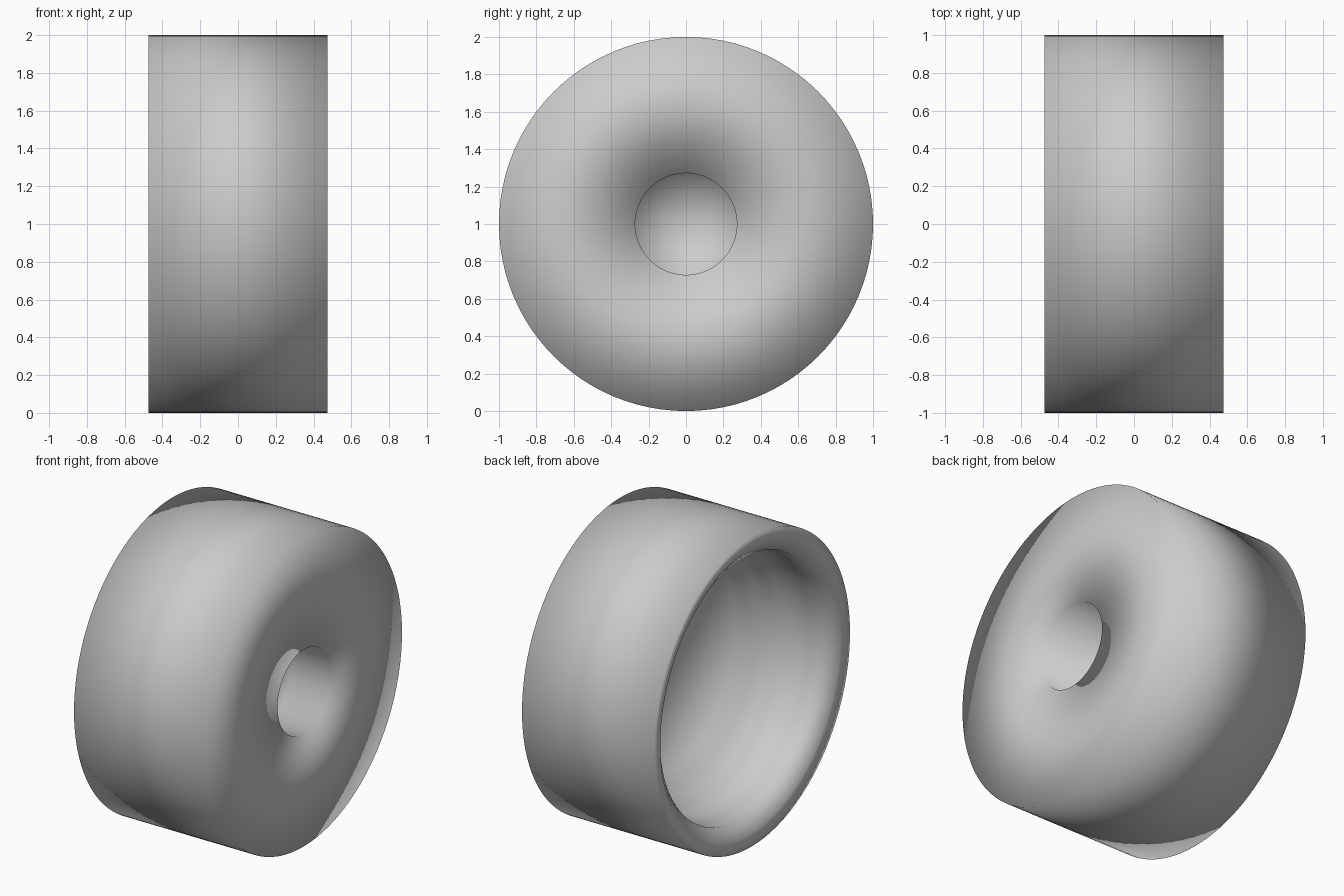
import bpy, bmesh, math

if "Cube" in bpy.data.objects:
    bpy.data.objects.remove(bpy.data.objects["Cube"])

SEG = 96
CZ = 1.0


def revolve(profile, name):
    """Spin (x, radius) points about the wheel axle (x axis at height CZ)."""
    bm = bmesh.new()
    rings = []
    for x, r in profile:
        if r == 0:
            rings.append([bm.verts.new((x, 0, CZ))] * SEG)
        else:
            rings.append([bm.verts.new((x, r * math.sin(2 * math.pi * i / SEG),
                                        CZ + r * math.cos(2 * math.pi * i / SEG)))
                          for i in range(SEG)])
    for a, b in zip(rings, rings[1:]):
        for i in range(SEG):
            j = (i + 1) % SEG
            bm.faces.new(list(dict.fromkeys((a[i], a[j], b[j], b[i]))))
    bmesh.ops.recalc_face_normals(bm, faces=bm.faces)
    me = bpy.data.meshes.new(name)
    bm.to_mesh(me)
    bm.free()
    ob = bpy.data.objects.new(name, me)
    bpy.context.collection.objects.link(ob)
    ob.select_set(True)
    bpy.context.view_layer.objects.active = ob
    bpy.ops.object.shade_smooth()
    return ob


axle_hole = [(0.19, 0), (0.19, 0.272), (0.473, 0.272)]
# flat outer face, then the straight tread
outside = [(0.473, 1.0), (-0.473, 1.0)]
# chamfered lip at the open back
lip = [(-0.46, 0.92), (-0.40, 0.84)]
# hollow barrel stepping down to the inner floor
barrel = [(-0.30, 0.84), (-0.09, 0.84), (-0.06, 0.79), (0.05, 0.79),
          (0.06, 0.72), (0.16, 0.72), (0.16, 0)]

revolve(axle_hole + outside + lip + barrel, "wheel_rim")
